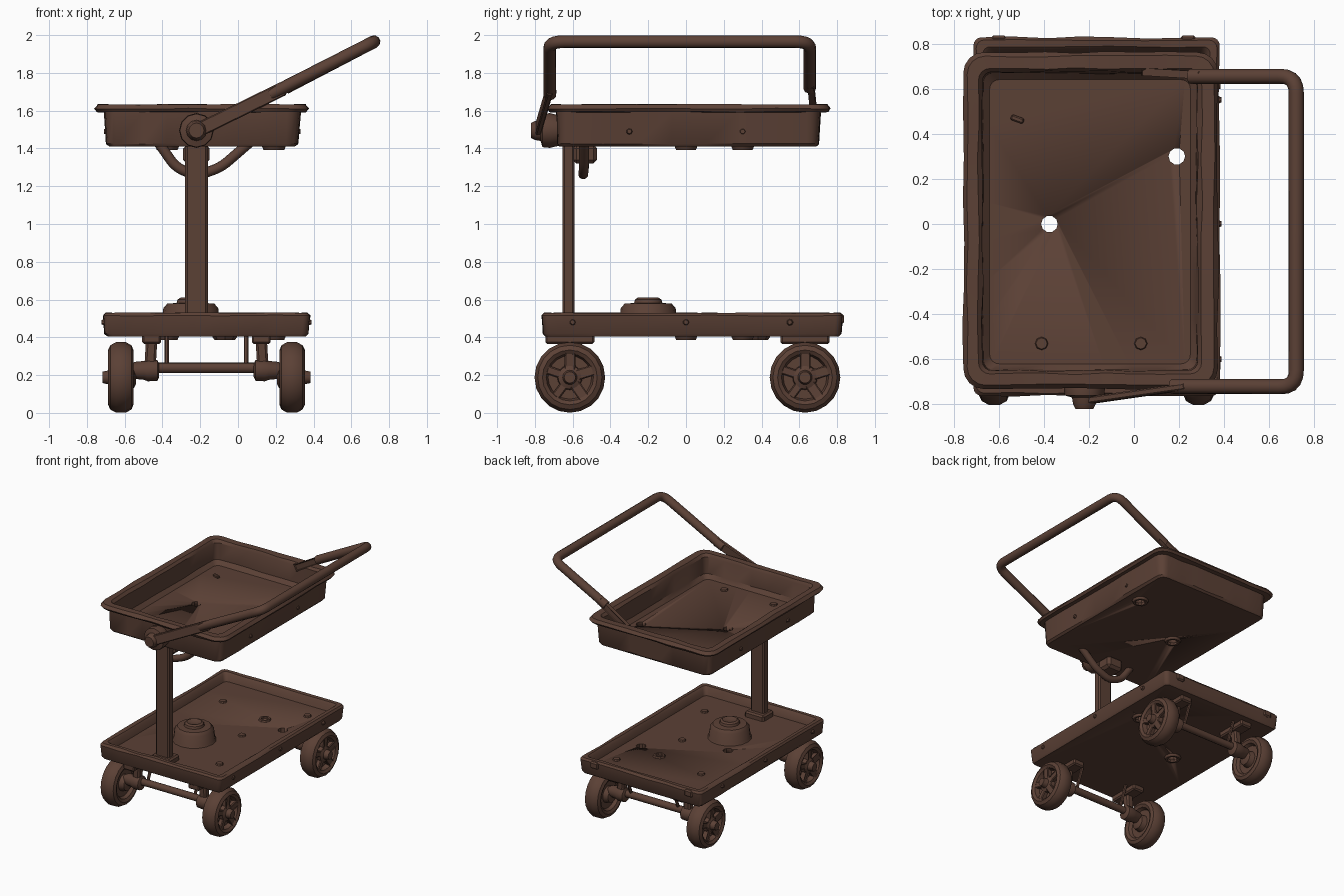
import bpy, bmesh, math, random
from mathutils import Vector, Matrix

if "Cube" in bpy.data.objects:
    bpy.data.objects.remove(bpy.data.objects["Cube"])

random.seed(4)
rust = bpy.data.materials.new("rusty brown")
rust.diffuse_color = (0.105, 0.052, 0.036, 1)
rust.use_nodes = True
rust.node_tree.nodes["Principled BSDF"].inputs["Base Color"].default_value = rust.diffuse_color


def finish(bm, name, angle=35):
    bmesh.ops.remove_doubles(bm, verts=bm.verts, dist=0.0005)
    bmesh.ops.recalc_face_normals(bm, faces=bm.faces)
    me = bpy.data.meshes.new(name)
    bm.to_mesh(me)
    bm.free()
    ob = bpy.data.objects.new(name, me)
    bpy.context.collection.objects.link(ob)
    me.materials.append(rust)
    bpy.ops.object.select_all(action='DESELECT')
    ob.select_set(True)
    bpy.context.view_layer.objects.active = ob
    bpy.ops.object.shade_smooth_by_angle(angle=math.radians(angle))
    return ob


def skin(bm, rings, cap=True):
    vs = [[bm.verts.new(p) for p in r] for r in rings]
    n = len(vs[0])
    for a, b in zip(vs, vs[1:]):
        for i in range(n):
            bm.faces.new((a[i], a[(i + 1) % n], b[(i + 1) % n], b[i]))
    if cap:
        bm.faces.new(vs[0])
        bm.faces.new(vs[-1])


def rounded_rect(x0, x1, y0, y1, z, r, wob):
    pts = []
    for k, (cx, cy) in enumerate([(x1 - r, y1 - r), (x0 + r, y1 - r), (x0 + r, y0 + r), (x1 - r, y0 + r)]):
        arc = [Vector((cx + r * math.cos(a), cy + r * math.sin(a), z))
               for a in [math.pi / 2 * (k + j / 4) for j in range(5)]]
        pts.append(arc)
    out = []
    for k in range(4):  # straight sides get a few slightly dented points
        out += pts[k]
        a, b = pts[k][-1], pts[(k + 1) % 4][0]
        for j in range(1, 7):
            d = Vector((random.uniform(-wob, wob), random.uniform(-wob, wob), random.uniform(-wob, wob) * .6))
            out.append(a.lerp(b, j / 7) + d)
    return out


def tray(name, levels, holes, wob):
    bm = bmesh.new()
    skin(bm, [rounded_rect(*lv, 0 if i in (0, len(levels) - 1) else wob) for i, lv in enumerate(levels)])
    ob = finish(bm, name)
    for x, y in holes:  # round drain holes
        c = lathe("cutter", [(0, -.2), (.037, -.2), (.037, .2), (0, .2)], (x, y, levels[0][4]), 'Z', 10)
        c.hide_render = True
        bpy.context.view_layer.objects.active = ob
        m = ob.modifiers.new("hole", 'BOOLEAN')
        m.operation, m.object, m.solver = 'DIFFERENCE', c, 'EXACT'
        bpy.ops.object.modifier_apply(modifier=m.name)
        bpy.data.objects.remove(c)
    return ob


def lathe(name, prof, loc, axis='Z', seg=16):
    bm = bmesh.new()
    rings = []
    for r, t in prof:
        ring = []
        for i in range(seg):
            a = 2 * math.pi * i / seg
            u, v = r * math.cos(a), r * math.sin(a)
            p = {'X': (t, u, v), '-X': (-t, u, v), 'Y': (u, t, v), '-Y': (u, -t, v), 'Z': (u, v, t)}[axis]
            ring.append(Vector(p) + Vector(loc))
        rings.append(ring)
    skin(bm, rings, cap=False)
    return finish(bm, name)


def box(name, x0, x1, y0, y1, z0, z1, bev=.008):
    bm = bmesh.new()
    bmesh.ops.create_cube(bm, size=1)
    for v in bm.verts:
        v.co = ((x0 + x1) / 2 + v.co.x * (x1 - x0), (y0 + y1) / 2 + v.co.y * (y1 - y0), (z0 + z1) / 2 + v.co.z * (z1 - z0))
    bmesh.ops.bevel(bm, geom=bm.edges[:], offset=bev, segments=1, affect='EDGES')
    return finish(bm, name, 30)


def bar(name, a, b, w, h, up=(0, 1, 0), bev=.006):
    # box running from a to b; w is its size along "up"
    a, b, up = Vector(a), Vector(b), Vector(up)
    d = (b - a).normalized()
    s = d.cross(up).normalized()
    u = s.cross(d)
    bm = bmesh.new()
    bmesh.ops.create_cube(bm, size=1)
    for v in bm.verts:
        c = v.co.copy()
        v.co = (a + b) / 2 + d * c.x * (b - a).length + u * c.y * w + s * c.z * h
    bmesh.ops.bevel(bm, geom=bm.edges[:], offset=bev, segments=1, affect='EDGES')
    return finish(bm, name, 30)


def tube(name, pts, r, fillet=.08, seg=10):
    pts = [Vector(p) for p in pts]
    path = [pts[0]]
    for a, b, c in zip(pts, pts[1:], pts[2:]):
        p, q = b + (a - b).normalized() * fillet, b + (c - b).normalized() * fillet
        for j in range(6):
            t = j / 5
            path.append(p * (1 - t) ** 2 + b * 2 * t * (1 - t) + q * t * t)
    path.append(pts[-1])
    bm = bmesh.new()
    rings, frame = [], None
    for i, p in enumerate(path):
        d = (path[min(i + 1, len(path) - 1)] - path[max(i - 1, 0)]).normalized()
        n = frame if frame else d.orthogonal()
        n = (n - d * n.dot(d)).normalized()
        frame, m = n, d.cross(n)
        rings.append([p + (n * math.cos(k * 2 * math.pi / seg) + m * math.sin(k * 2 * math.pi / seg)) * r for k in range(seg)])
    skin(bm, rings)
    return finish(bm, name, 40)


# upper tray with rolled rim, and lower deck
holes = [(.19, .30), (-.375, 0)]
tray("upper_tray", [
    (-.68, .30, -.67, .69, 1.41, .05), (-.695, .315, -.68, .70, 1.425, .06), (-.705, .33, -.685, .71, 1.592, .07),
    (-.745, .36, -.72, .75, 1.594, .09), (-.757, .372, -.732, .762, 1.61, .09), (-.74, .355, -.715, .745, 1.633, .08),
    (-.69, .30, -.665, .69, 1.633, .05), (-.672, .282, -.65, .675, 1.612, .04), (-.668, .278, -.646, .67, 1.48, .04),
    (-.64, .25, -.62, .64, 1.45, .04)], holes, .005)
tray("lower_deck", [
    (-.69, .36, -.745, .81, .405, .03), (-.705, .372, -.755, .82, .42, .035), (-.712, .38, -.762, .828, .515, .035),
    (-.70, .368, -.75, .816, .53, .035), (-.67, .338, -.72, .786, .53, .03), (-.655, .323, -.705, .771, .515, .03),
    (-.64, .31, -.69, .755, .468, .03)], holes, .005)

# support post, foot and head block
box("post", -.28, -.16, -.655, -.59, .46, 1.43, .012)
box("post_foot", -.305, -.135, -.685, -.55, .45, .512, .012)
box("post_head_block", -.29, -.15, -.60, -.47, 1.32, 1.42, .02)
tube("curved_brace", [(-.42, -.54, 1.43), (-.33, -.54, 1.30), (-.22, -.545, 1.255), (-.09, -.54, 1.30), (.06, -.54, 1.43)], .027, .05)

# handle pivot and handle
lathe("pivot_disc", [(0, .12), (.04, .12), (.05, .10), (.055, .07), (.088, .06), (.092, .02), (.08, -.03), (0, -.03)],
      (-.22, -.70, 1.495), '-Y', 12)
bar("handle_flat_arm", (-.25, -.79, 1.477), (.24, -.72, 1.717), .03, .075)
tube("handle", [(.17, -.72, 1.685), (.72, -.722, 1.965), (.72, .655, 1.965), (.25, .655, 1.72)], .034, .075)
bar("handle_back_tab", (.30, .66, 1.745), (.05, .675, 1.60), .022, .05)

# motor-like hump on the lower deck
lathe("deck_hump", [(.17, .455), (.155, .48), (.145, .555), (.125, .578), (.075, .582), (.07, .60), (.055, .61), (.02, .60), (0, .60)],
      (-.25, -.20, 0), 'Z', 16)

# wheels, hubs and brackets
wheel = [(0, .098), (.03, .098), (.038, .06), (.062, .05), (.066, .02), (.115, .02), (.125, .055), (.145, .068),
         (.17, .056), (.187, .025), (.187, -.025), (.17, -.056), (.145, -.066), (.122, -.055), (.11, -.03),
         (.065, -.03), (.055, -.07), (.035, -.08), (0, -.08)]
hub = [(0, .08), (.03, .08), (.045, .05), (.05, .0), (.058, -.02), (.055, -.07), (.035, -.08), (0, -.08)]
mid = -.167
for yname, y in (("front", -.615), ("rear", .63)):
    for side, s in (("left", -1), ("right", 1)):
        n = yname + "_" + side
        x = mid + s * .453
        ax = 'X' if s > 0 else '-X'
        lathe(n + "_wheel", wheel, (x, y, .188), ax, 20)
        for k in range(5):
            a = k * 2 * math.pi / 5 + .3
            c, d = math.cos(a), math.sin(a)
            bar(n + "_spoke", (x + s * .03, y + c * .05, .188 + d * .05), (x + s * .035, y + c * .13, .188 + d * .13), .04, .045, (1, 0, 0))
        lathe(n + "_hub", hub, (mid + s * .33, y, .225), ax, 12)
        bx = mid + s * .29
        box(n + "_bracket_plate", bx - .05, bx + .05, y - .13, y + .13, .365, .415, .01)
        bar(n + "_bracket_leg", (bx, y, .39), (bx + s * .01, y, .22), .06, .06, (1, 0, 0), .012)
        tube(n + "_bracket_rod", [(bx - s * .08, y + .07, .41), (bx - s * .08, y, .24)], .012, seg=6)
    tube(yname + "_axle", [(mid - .30, y, .238), (mid + .30, y, .238)], .028)

# bosses, rivets and small lumps
for x, y, z in [(-.41, -.53, 1.45), (.03, -.53, 1.45), (-.45, .45, .468), (.15, -.45, .468), (.2, .6, .468), (.0, .05, .468)]:
    lathe("floor_boss", [(0, .012), (.025, .012), (.033, -.01), (0, -.01)], (x, y, z), 'Z', 8)
for x, y, z in [(.19, .30, 1.41), (-.375, 0, 1.41), (.19, .30, .405), (-.375, 0, .405)]:
    lathe("hole_collar", [(.039, 0.005), (.065, 0.005), (.055, -.018), (.039, -.018), (.039, .005)], (x, y, z), 'Z', 10)
lathe("deck_under_boss", [(0, .005), (.07, .005), (.055, -.018), (0, -.018)], (-.07, .38, .405), 'Z', 8)
lathe("deck_drain_ring", [(.025, -.005), (.05, -.005), (.042, .012), (.028, .012), (.025, -.005)], (-.02, .37, .468), 'Z', 8)
bar("tray_lump", (-.545, .475, 1.455), (-.49, .455, 1.46), .025, .025, (0, 1, 0))
for x in (-.6, .24):
    box("deck_back_lump", x - .035, x + .035, .80, .836, .47, .525, .01)
for y in (-.6, 0, .55):
    for x in (-.712, .378):
        lathe("deck_rivet", [(0, .01), (.012, .01), (.02, -.01), (0, -.01)], (x, y, .48), 'X' if x > 0 else '-X', 7)
for y in (-.3, .3):
    for x in (-.70, .322):
        lathe("tray_rivet", [(0, .01), (.012, .01), (.02, -.012), (0, -.012)], (x, y, 1.49), 'X' if x > 0 else '-X', 7)
